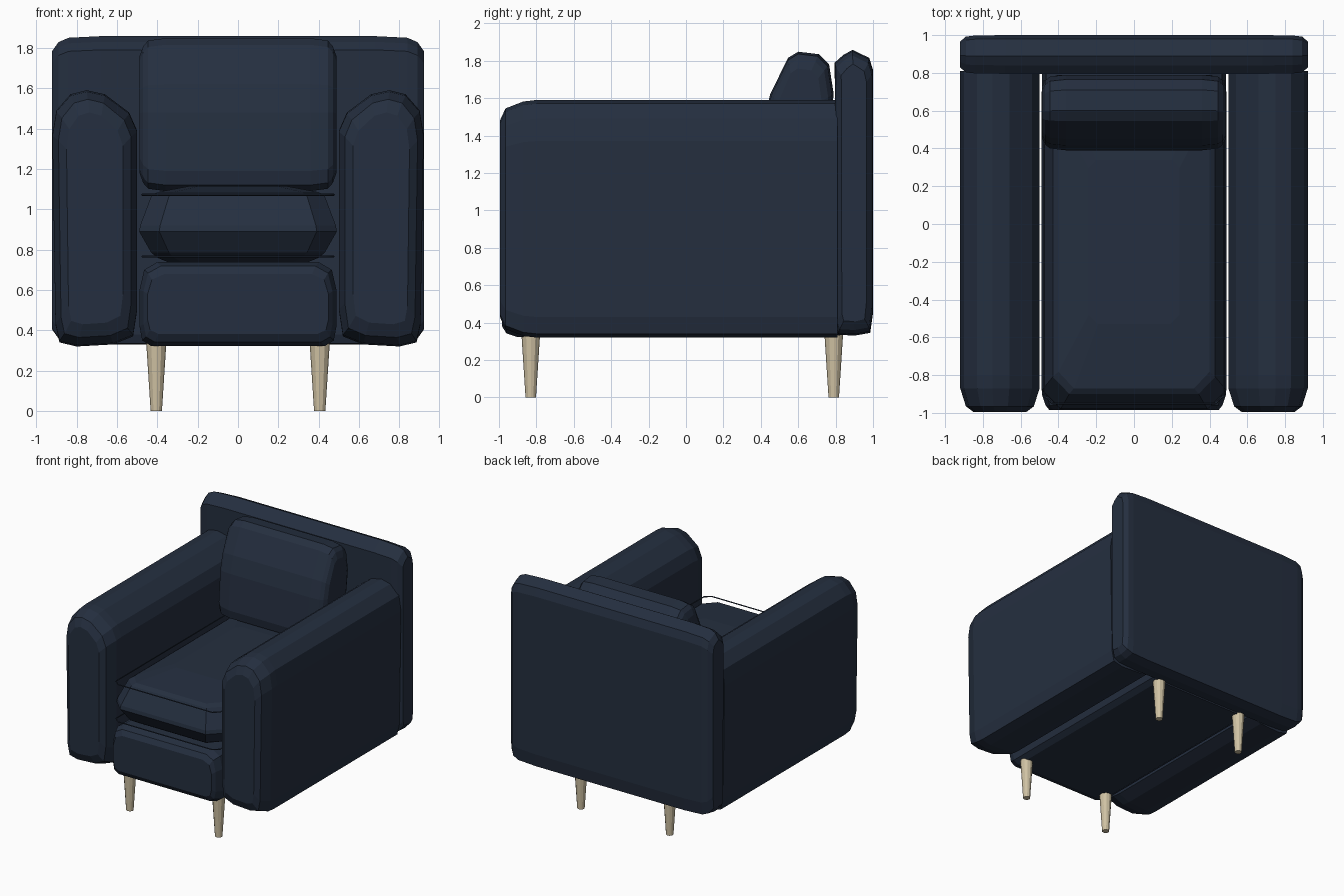
import bpy, bmesh, math

if "Cube" in bpy.data.objects:
    bpy.data.objects.remove(bpy.data.objects["Cube"])


def material(name, rgb):
    m = bpy.data.materials.new(name)
    m.diffuse_color = (*rgb, 1)
    m.use_nodes = True
    m.node_tree.nodes["Principled BSDF"].inputs["Base Color"].default_value = m.diffuse_color
    return m


NAVY = material("navy fabric", (0.018, 0.028, 0.050))
WOOD = material("pale wood", (0.63, 0.54, 0.37))


def loft(name, axis, profile, stations, mat=NAVY, flip=1):
    """Sweep a 2D profile along an axis; each station is (position, inset_u, inset_v)."""
    us, vs = zip(*profile)
    cu, cv = (min(us) + max(us)) / 2, (min(vs) + max(vs)) / 2
    hu, hv = (max(us) - min(us)) / 2, (max(vs) - min(vs)) / 2
    bm = bmesh.new()
    rings = []
    for pos, iu, iv in stations:
        ring = []
        for u, v in profile:
            a = cu + (u - cu) * (1 - iu / hu)
            b = cv + (v - cv) * (1 - iv / hv)
            x, y, z = {"x": (pos, a, b), "y": (a, pos, b), "z": (a, b, pos)}[axis]
            ring.append(bm.verts.new((x * flip, y, z)))
        rings.append(ring)
    n = len(profile)
    for r, s in zip(rings, rings[1:]):
        for i in range(n):
            j = (i + 1) % n
            bm.faces.new((r[i], r[j], s[j], s[i]))
    bm.faces.new(rings[0])
    bm.faces.new(rings[-1])
    bmesh.ops.recalc_face_normals(bm, faces=bm.faces[:])
    me = bpy.data.meshes.new(name)
    bm.to_mesh(me)
    bm.free()
    me.materials.append(mat)
    ob = bpy.data.objects.new(name, me)
    bpy.context.collection.objects.link(ob)
    return ob


def both_sides(half):
    """Mirror a half list whose first entry is the coordinate to negate."""
    return [(-p[0], *p[1:]) for p in half] + list(reversed(half))


# arms: rounded-top profile swept front to back
arm = [(0.62, 0.33), (0.80, 0.32), (0.885, 0.34), (0.905, 0.43), (0.92, 1.37),
       (0.90, 1.49), (0.83, 1.57), (0.75, 1.59), (0.66, 1.57), (0.54, 1.48),
       (0.50, 1.39), (0.50, 0.50), (0.52, 0.37)]
for side, label in ((1, "right"), (-1, "left")):
    loft(label + "_arm", "y", arm,
         [(-0.995, 0.07, 0.11), (-0.965, 0.03, 0.045), (-0.87, 0, 0.008),
          (-0.80, 0, 0), (0.81, 0, 0)], flip=side)

# back panel: side profile swept across the width
back = [(0.815, 0.335), (0.80, 0.38), (0.795, 1.79), (0.84, 1.83), (0.89, 1.858),
        (0.98, 1.815), (1.0, 1.75), (1.0, 0.45), (0.985, 0.345), (0.90, 0.33)]
loft("back_panel", "x", back,
     both_sides([(0.922, 0.035, 0.075), (0.89, 0.008, 0.03),
                 (0.84, 0.002, 0.008), (0.68, 0, 0)]))

# base under the seat
base = both_sides([(0.43, 0.322), (0.475, 0.35), (0.488, 0.42),
                   (0.488, 0.60), (0.465, 0.70), (0.40, 0.738)])
loft("base", "y", base,
     [(-0.985, 0.04, 0.06), (-0.96, 0.02, 0.02), (-0.90, 0, 0), (0.82, 0, 0)])

# seat cushion: chamfered outline stacked upward with a bulging middle
outline = both_sides([(0.39, -0.98), (0.49, -0.88), (0.49, 0.70), (0.41, 0.79)])
loft("seat_cushion", "z", outline,
     [(0.735, 0.15, 0.18), (0.76, 0.09, 0.11), (0.785, 0.06, 0.07), (0.89, 0, 0),
      (0.92, 0.005, 0.005), (1.065, 0.06, 0.08), (1.085, 0.09, 0.11),
      (1.115, 0.25, 0.45)])

# piping around the seat cushion
for z, label in ((0.765, "lower"), (1.072, "upper")):
    cu = bpy.data.curves.new(label + "_piping", "CURVE")
    cu.dimensions = "3D"
    cu.bevel_depth = 0.005
    cu.bevel_resolution = 0
    pts = both_sides([(0.43, -0.95), (0.475, -0.91), (0.475, 0.76)])
    sp = cu.splines.new("POLY")
    sp.points.add(len(pts) - 1)
    for p, (x, y) in zip(sp.points, pts):
        p.co = (x, y, z, 1)
    sp.use_cyclic_u = True
    cu.materials.append(NAVY)
    ob = bpy.data.objects.new(label + "_piping", cu)
    bpy.context.collection.objects.link(ob)
    bpy.ops.object.select_all(action="DESELECT")
    ob.select_set(True)
    bpy.context.view_layer.objects.active = ob
    bpy.ops.object.convert(target="MESH")

# leaning back cushion
pillow = [(0.46, 1.09), (0.405, 1.12), (0.39, 1.19), (0.415, 1.48), (0.45, 1.62),
          (0.545, 1.815), (0.60, 1.848), (0.71, 1.835), (0.765, 1.78),
          (0.79, 1.62), (0.74, 1.25), (0.68, 1.10)]
loft("back_cushion", "x", pillow,
     both_sides([(0.488, 0.065, 0.09), (0.47, 0.03, 0.04),
                 (0.445, 0.01, 0.012), (0.36, 0, 0)]))

# tapered legs
circle = [(math.cos(i * math.tau / 12) * 0.05, math.sin(i * math.tau / 12) * 0.05)
          for i in range(12)]
for y, row in ((-0.83, "front"), (0.79, "rear")):
    for x, label in ((-0.405, "left"), (0.405, "right")):
        leg = loft(f"{row}_{label}_leg", "z", circle,
                   [(0, 0.022, 0.022), (0.34, 0, 0)], WOOD)
        leg.location = (x, y, 0)
